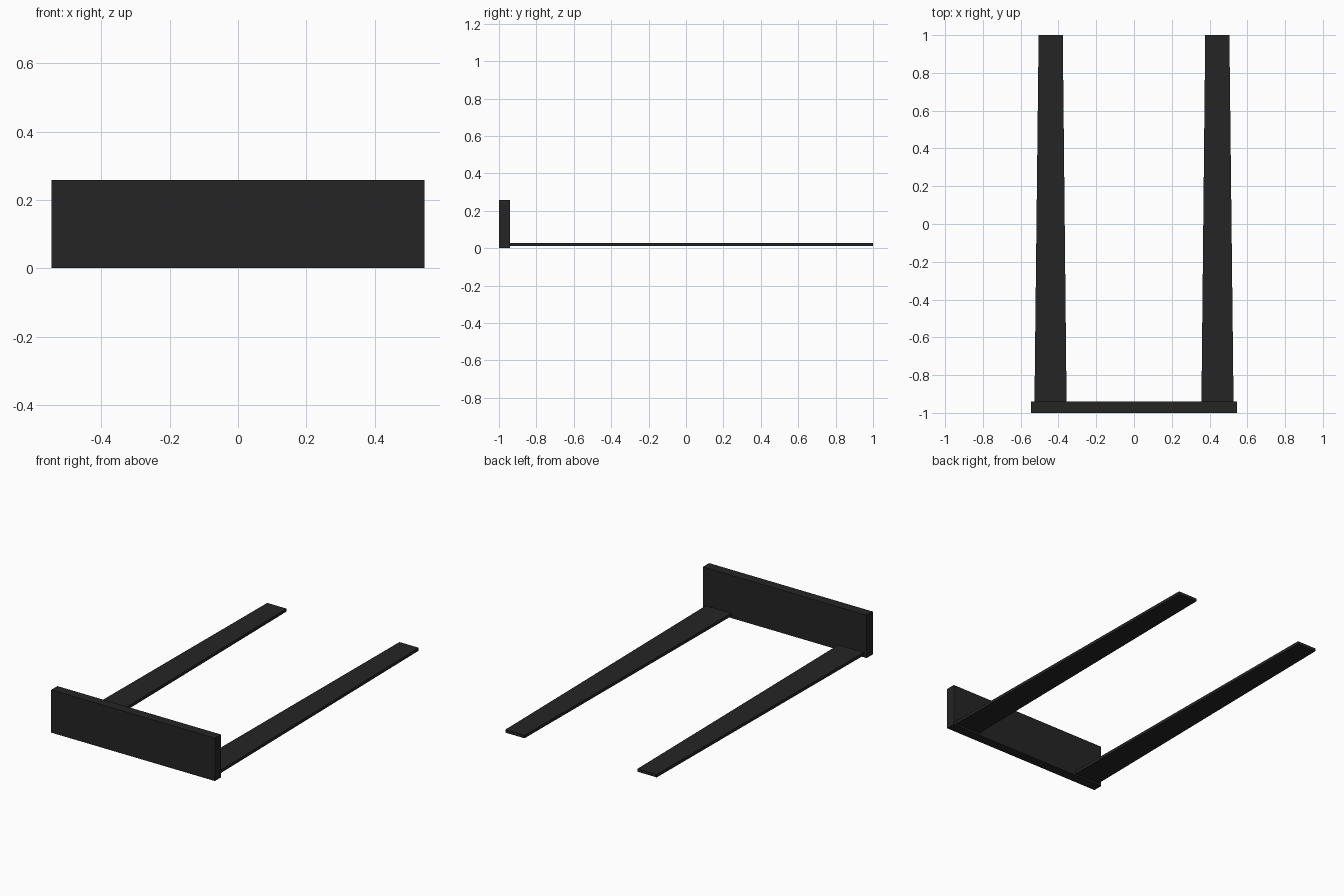
import bpy

if "Cube" in bpy.data.objects:
    bpy.data.objects.remove(bpy.data.objects["Cube"])

black = bpy.data.materials.new("black steel")
black.diffuse_color = (0.018, 0.018, 0.018, 1)
black.use_nodes = True
black.node_tree.nodes["Principled BSDF"].inputs["Base Color"].default_value = black.diffuse_color


def tapered_bar(name, near, far, y0, y1, z0, z1):
    """Box along y whose x range goes from near (at y0) to far (at y1)."""
    verts = [(x, y, z) for z in (z0, z1)
             for x, y in ((near[0], y0), (near[1], y0), (far[1], y1), (far[0], y1))]
    faces = [(3, 2, 1, 0), (4, 5, 6, 7), (0, 1, 5, 4),
             (1, 2, 6, 5), (2, 3, 7, 6), (3, 0, 4, 7)]
    mesh = bpy.data.meshes.new(name)
    mesh.from_pydata(verts, [], faces)
    mesh.materials.append(black)
    obj = bpy.data.objects.new(name, mesh)
    bpy.context.collection.objects.link(obj)
    return obj


# Upright plate across the front
tapered_bar("upright_plate", (-0.546, 0.546), (-0.546, 0.546), -1.0, -0.941, 0.0, 0.258)

# Pair of flat forks, tapering towards the tips
fork = tapered_bar("forks", (0.357, 0.527), (0.377, 0.505), -0.941, 1.0, 0.011, 0.029)
mirror = fork.modifiers.new("mirror", 'MIRROR')
mirror.use_axis = (True, False, False)
mirror.use_mirror_merge = False
